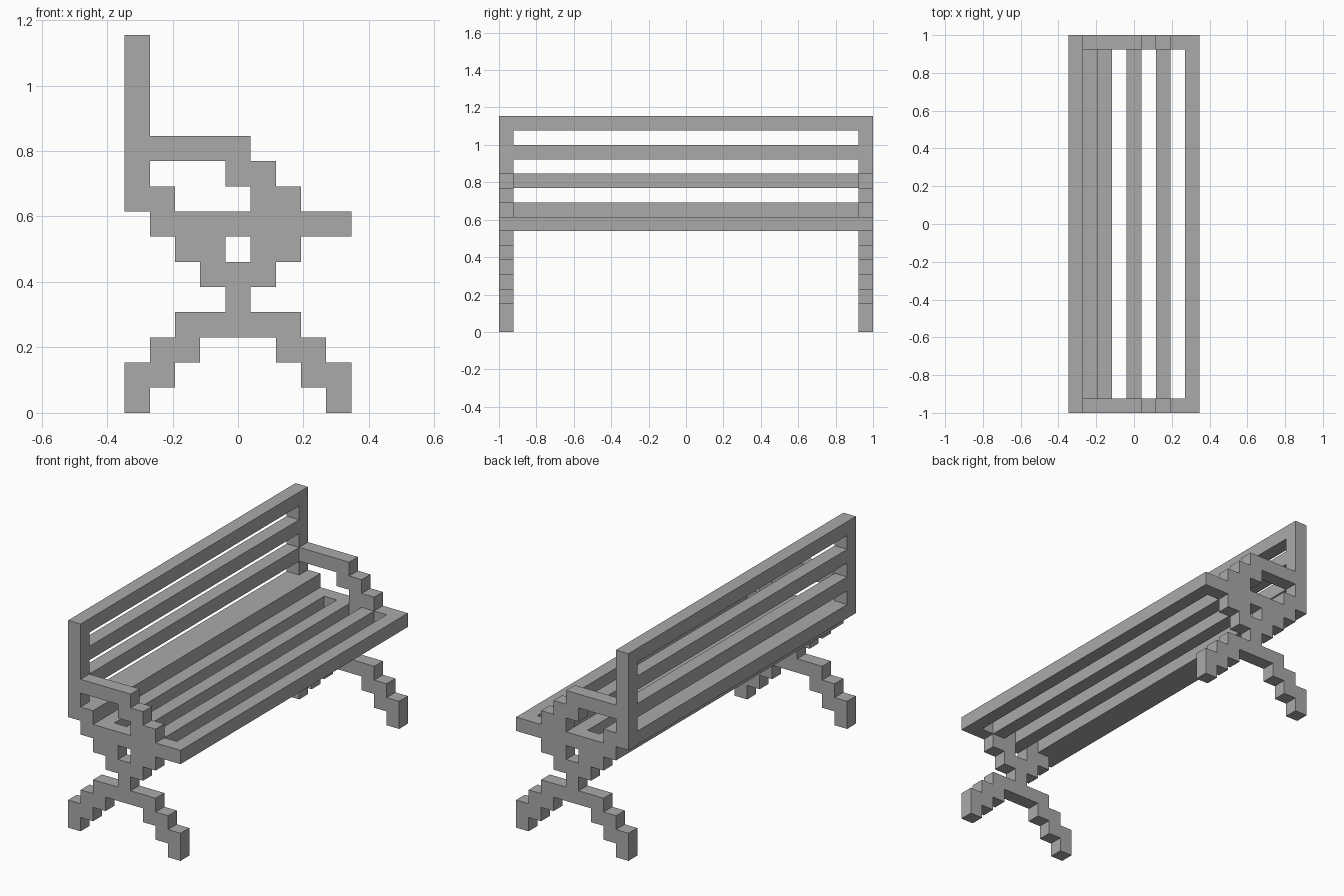
import bpy
import bmesh
from mathutils import Vector

if "Cube" in bpy.data.objects:
    bpy.data.objects.remove(bpy.data.objects["Cube"], do_unlink=True)

U = 2 / 26        # side of one square block
HALF_WIDTH = 4.5  # in blocks

grey = bpy.data.materials.new("plain grey")
grey.use_nodes = True
colour = (0.4, 0.4, 0.4, 1)
grey.diffuse_color = colour
grey.node_tree.nodes["Principled BSDF"].inputs["Base Color"].default_value = colour

# End frame profile, one text row per block row, top first
FRAME = """
#........
#........
#........
#........
#####....
#...##...
##...##..
.########
..##.##..
...###...
....#....
..#####..
.##...##.
##.....##
#.......#
""".split()


def extrude_cells(name, cells, y0, y1):
    """Merge square cells in the xz plane and extrude them along y."""
    bm = bmesh.new()
    for col, row in cells:
        corners = [(col, row), (col + 1, row), (col + 1, row + 1), (col, row + 1)]
        bm.faces.new([bm.verts.new(((x - HALF_WIDTH) * U, y0, z * U))
                      for x, z in corners])
    bmesh.ops.remove_doubles(bm, verts=bm.verts, dist=U / 100)
    result = bmesh.ops.extrude_face_region(bm, geom=bm.faces[:], use_keep_orig=True)
    moved = [v for v in result["geom"] if isinstance(v, bmesh.types.BMVert)]
    bmesh.ops.translate(bm, verts=moved, vec=Vector((0, y1 - y0, 0)))
    bmesh.ops.recalc_face_normals(bm, faces=bm.faces)
    bmesh.ops.dissolve_limit(bm, angle_limit=0.01, verts=bm.verts, edges=bm.edges)
    mesh = bpy.data.meshes.new(name)
    bm.to_mesh(mesh)
    bm.free()
    mesh.materials.append(grey)
    obj = bpy.data.objects.new(name, mesh)
    bpy.context.collection.objects.link(obj)
    return obj


# Two stepped end frames with legs, armrest and back post
frame_cells = [(col, len(FRAME) - 1 - i)
               for i, line in enumerate(FRAME)
               for col, mark in enumerate(line) if mark == "#"]
extrude_cells("front_end_frame", frame_cells, -1, -1 + U)
extrude_cells("back_end_frame", frame_cells, 1 - U, 1)

# Long slats between the frames
inner = 1 - U
for i, row in enumerate((10, 12, 14)):
    extrude_cells(f"backrest_slat_{i + 1}", [(0, row)], -inner, inner)
for i, col in enumerate((4, 6, 8)):
    extrude_cells(f"seat_slat_{i + 1}", [(col, 7)], -inner, inner)

# Stepped rail joining the seat to the backrest
extrude_cells("rear_seat_rail", [(0, 8), (1, 8), (1, 7), (2, 7)], -inner, inner)
